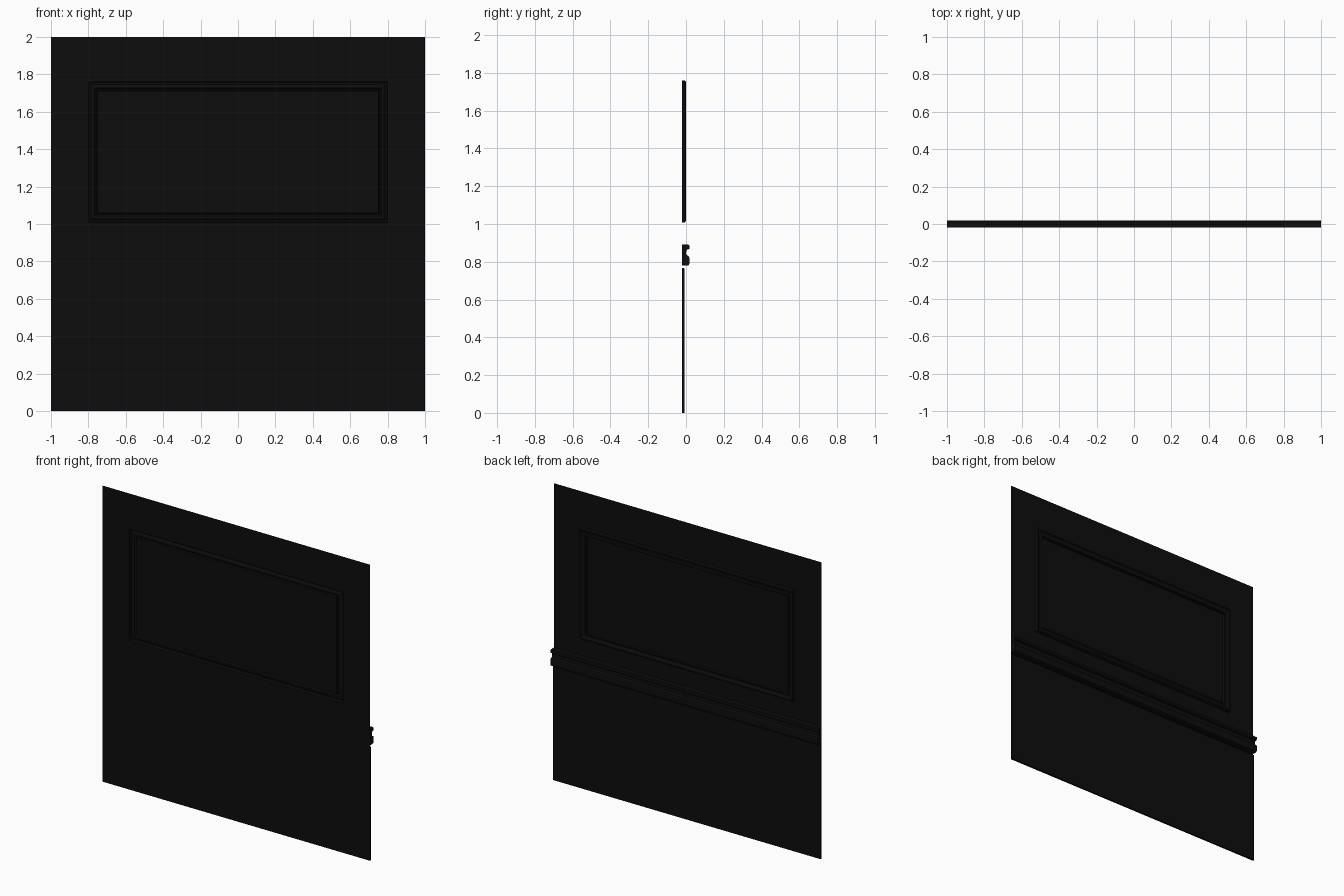
import bpy, bmesh

if "Cube" in bpy.data.objects:
    bpy.data.objects.remove(bpy.data.objects["Cube"])

BACK = -0.02  # plane of the bare wall

black = bpy.data.materials.new("black_paint")
black.diffuse_color = (0.004, 0.004, 0.004, 1)
black.use_nodes = True
black.node_tree.nodes["Principled BSDF"].inputs["Base Color"].default_value = black.diffuse_color


def finish(name, bm, normals=True):
    if normals:
        bmesh.ops.recalc_face_normals(bm, faces=bm.faces)
    me = bpy.data.meshes.new(name)
    bm.to_mesh(me)
    bm.free()
    ob = bpy.data.objects.new(name, me)
    bpy.context.collection.objects.link(ob)
    me.materials.append(black)
    return ob


def rect(bm, x, z0, z1, y):
    return [bm.verts.new(p) for p in ((-x, y, z0), (x, y, z0), (x, y, z1), (-x, y, z1))]


def bridge(bm, a, b):
    for i in range(4):
        j = (i + 1) % 4
        bm.faces.new((a[j], a[i], b[i], b[j]))


def extrude_along_x(name, profile):
    """Closed (y, z) profile swept across the full width."""
    bm = bmesh.new()
    f = bm.faces.new([bm.verts.new((-1, y, z)) for y, z in profile])
    r = bmesh.ops.extrude_face_region(bm, geom=[f])
    vs = [v for v in r["geom"] if isinstance(v, bmesh.types.BMVert)]
    bmesh.ops.translate(bm, verts=vs, vec=(2, 0, 0))
    return finish(name, bm)


# wall sheet with the picture-frame moulding pressed out of it
moulding = [(0, BACK), (0.001, -0.006), (0.004, -0.002), (0.008, -0.001),
            (0.013, -0.002), (0.017, -0.007), (0.024, -0.011), (0.034, -0.011),
            (0.037, -0.007), (0.042, -0.005), (0.047, -0.007), (0.05, BACK)]
bm = bmesh.new()
loop = rect(bm, 1, 0, 2, BACK)
for inset, y in moulding:
    inner = rect(bm, 0.8 - inset, 1.008 + inset, 1.76 - inset, y)
    bridge(bm, loop, inner)
    loop = inner
bm.faces.new(loop[::-1])
finish("wall_with_frame_moulding", bm, normals=False)

# chair rail: small upper bead, cove, larger lower bead
extrude_along_x("chair_rail", [
    (BACK, 0.779), (0.010, 0.779), (0.016, 0.783), (0.018, 0.79),
    (0.018, 0.82), (0.015, 0.829), (0.008, 0.833), (0.002, 0.836),
    (0.001, 0.845), (0.002, 0.863), (0.009, 0.865), (0.017, 0.868),
    (0.02, 0.876), (0.018, 0.886), (0.012, 0.891), (BACK, 0.891)])

# wainscot panel below the rail
extrude_along_x("lower_panel", [
    (BACK, 0), (-0.008, 0), (-0.008, 0.764), (-0.011, 0.768), (BACK, 0.768)])
